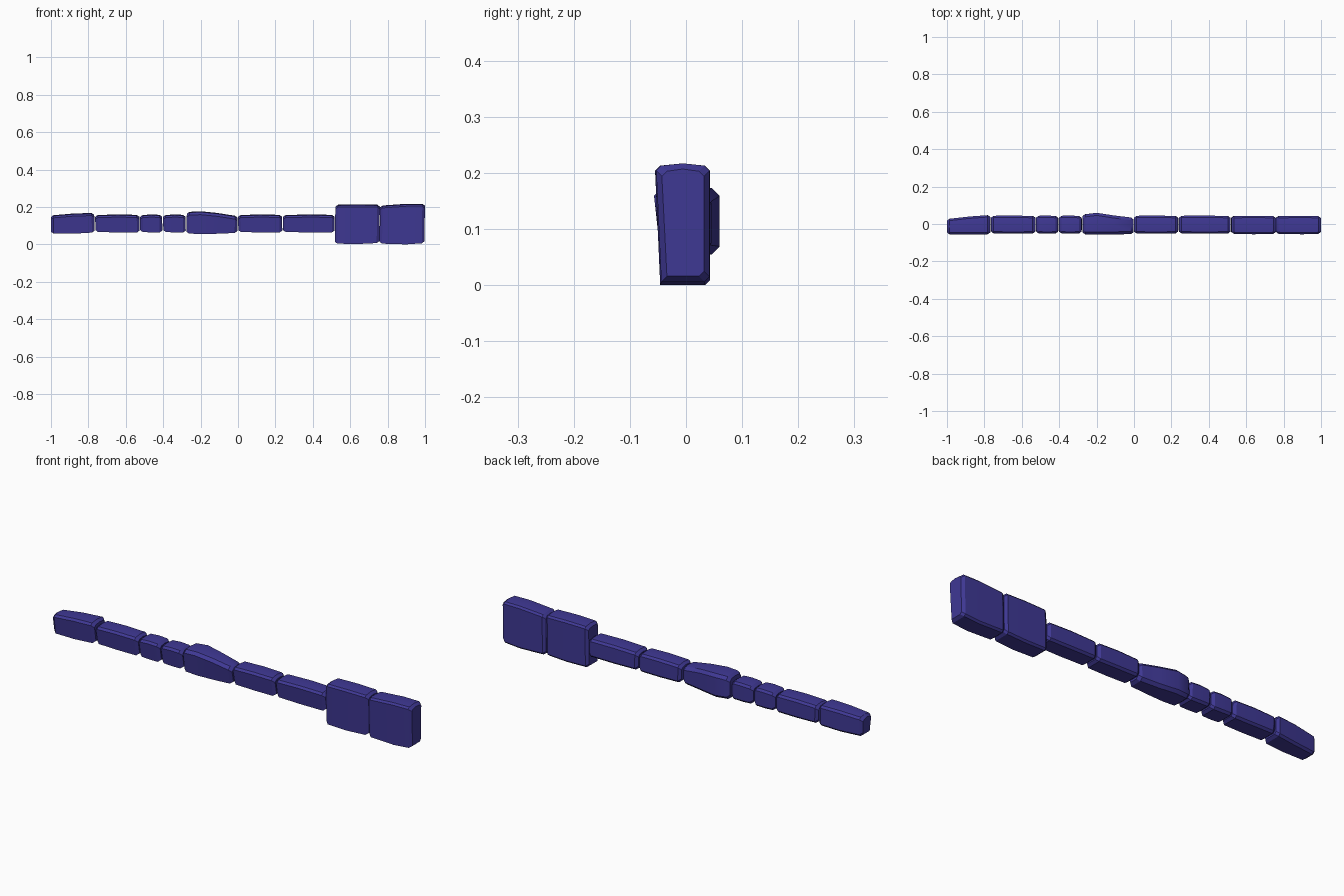
import bpy, bmesh, random

if "Cube" in bpy.data.objects:
    bpy.data.objects.remove(bpy.data.objects["Cube"])

random.seed(4)

mat = bpy.data.materials.new("blue_stone")
mat.diffuse_color = (0.05, 0.04, 0.30, 1)
mat.use_nodes = True
mat.node_tree.nodes["Principled BSDF"].inputs["Base Color"].default_value = mat.diffuse_color


def ring(bm, x, y0, y1, z0, z1, c, inset=0.0, lean=0.0):
    """Chamfered rectangle with slightly crowned top, around the x axis."""
    y0, y1, z0, z1 = y0 + inset, y1 - inset, z0 + inset, z1 - inset
    m = (y0 + y1) / 2
    k = 0.004
    pts = [(y0 + c, z0), (y1 - c, z0), (y1, z0 + c), (y1, z1 - c - k),
           (y1 - c, z1 - k), (m, z1), (y0 + c, z1 - k), (y0, z1 - c - k)]
    zm = (z0 + z1) / 2
    return [bm.verts.new((x + lean * (z - zm), y, z)) for y, z in pts]


def stone(name, sections, c=0.010):
    """Loft cross-sections (x, y0, y1, z0, z1) into a worn block."""
    bm = bmesh.new()
    lean = random.uniform(-0.03, 0.03)
    first, last = sections[0], sections[-1]
    rings = [ring(bm, *first, c, 0.010, lean)]
    rings.append(ring(bm, first[0] + 0.014, *first[1:], c, 0, lean))
    rings += [ring(bm, *s, c) for s in sections[1:-1]]
    rings.append(ring(bm, last[0] - 0.014, *last[1:], c, 0, lean))
    rings.append(ring(bm, *last, c, 0.010, lean))
    for a, b in zip(rings, rings[1:]):
        for i in range(8):
            j = (i + 1) % 8
            bm.faces.new((a[i], a[j], b[j], b[i]))
    bm.faces.new(rings[0])
    bm.faces.new(rings[-1])
    bmesh.ops.recalc_face_normals(bm, faces=bm.faces)
    me = bpy.data.meshes.new(name)
    bm.to_mesh(me)
    bm.free()
    ob = bpy.data.objects.new(name, me)
    bpy.context.collection.objects.link(ob)
    me.materials.append(mat)
    bpy.ops.object.select_all(action='DESELECT')
    ob.select_set(True)
    bpy.context.view_layer.objects.active = ob
    bpy.ops.object.shade_smooth_by_angle(angle=0.5)


# Left end stone, flaring to the right
stone("left_end_stone", [(-1.0, -.055, .028, .057, .156),
                         (-.88, -.056, .040, .057, .165),
                         (-.768, -.055, .047, .063, .168)])

# Plain narrow stones
for i, (x0, x1) in enumerate([(-.763, -.527), (-.523, -.405), (-.400, -.280),
                              (.001, .236), (.241, .516)]):
    stone(f"narrow_stone_{i + 1}", [(x0, -.051, .044, .066, .157),
                                    ((x0 + x1) / 2, -.052, .045, .064, .160),
                                    (x1, -.051, .043, .064, .158)])

# Bulging stone, tapering to the right
stone("bulging_stone", [(-.275, -.056, .052, .058, .174),
                        (-.20, -.057, .060, .055, .177),
                        (-.11, -.056, .046, .057, .168),
                        (-.003, -.054, .035, .061, .153)], c=.014)

# Tall stones at the right end
stone("tall_stone_inner", [(.519, -.053, .042, .004, .212),
                           (.64, -.055, .043, .002, .214),
                           (.757, -.053, .042, .007, .212)], c=.009)
stone("tall_stone_outer", [(.758, -.053, .042, .004, .208),
                           (.90, -.055, .043, .000, .217),
                           (.998, -.053, .042, .006, .217)], c=.009)
